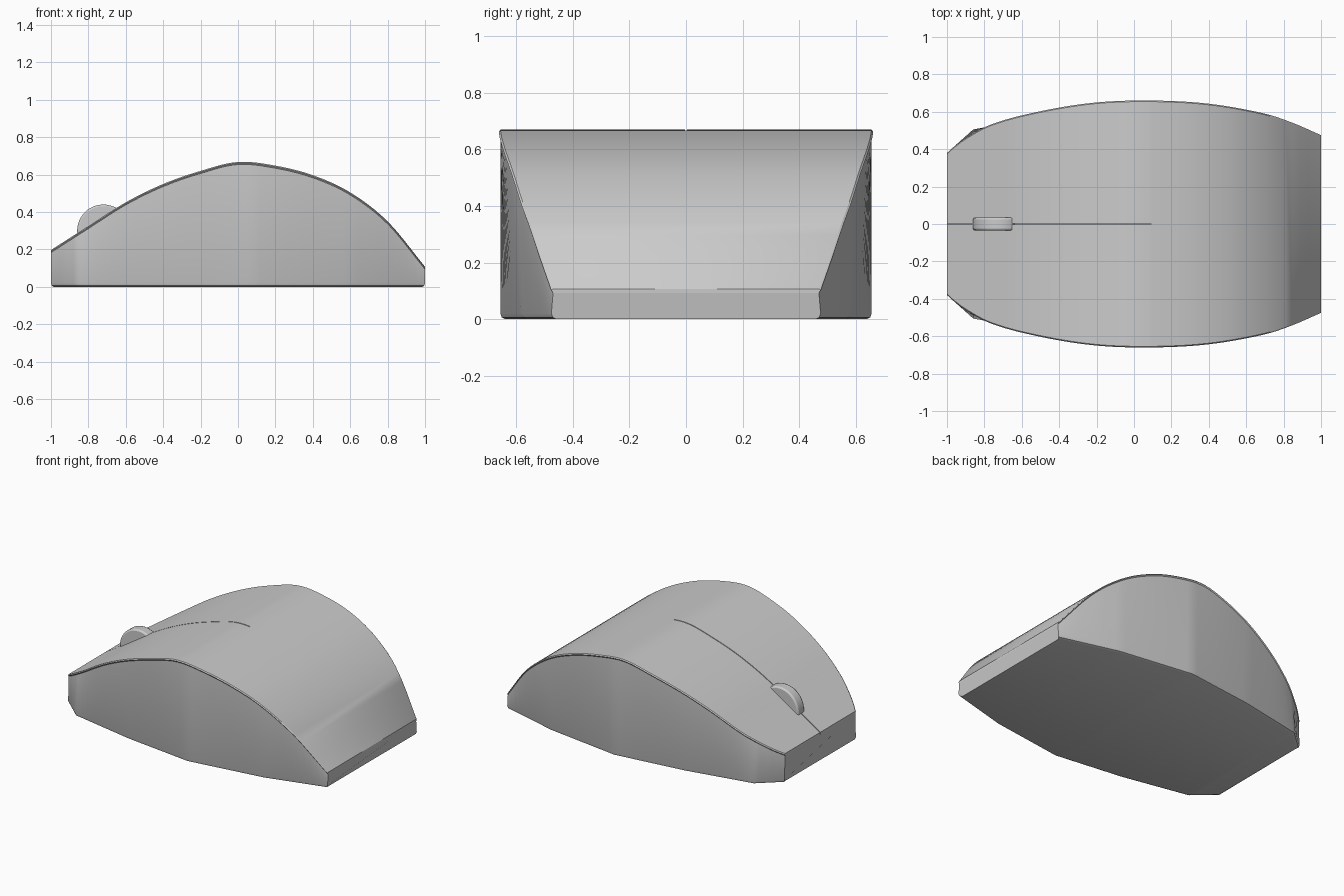
import bpy, math

if "Cube" in bpy.data.objects:
    bpy.data.objects.remove(bpy.data.objects["Cube"])

# Side profile (x, height), top plan (x, half width), coarse base plan
TOP = [(-1, .197), (-.8, .325), (-.6, .452), (-.4, .55), (-.2, .62), (0, .668), (.2, .648),
       (.4, .597), (.6, .505), (.8, .35), (1, .107)]
PLAN = [(-1, .38), (-.93, .44), (-.77, .53), (-.5, .603), (-.2, .65), (.1, .66),
        (.4, .643), (.7, .59), (.85, .54), (1, .475)]
BASE = [(-1, .38), (-.86, .505), (-.4, .595), (.08, .655), (.6, .582), (1, .475)]
LIP = .014


def linear(pts, x):
    for (x0, y0), (x1, y1) in zip(pts, pts[1:]):
        if x <= x1:
            return y0 + (y1 - y0) * (x - x0) / (x1 - x0)
    return pts[-1][1]


def smooth(pts, x):
    # cubic Hermite through the points
    def slope(i):
        a, b = pts[max(i - 1, 0)], pts[min(i + 1, len(pts) - 1)]
        return (b[1] - a[1]) / (b[0] - a[0])
    for i in range(len(pts) - 1):
        (x0, y0), (x1, y1) = pts[i], pts[i + 1]
        if x <= x1:
            d = x1 - x0
            t = (x - x0) / d
            return (y0 * (2*t**3 - 3*t*t + 1) + d * slope(i) * (t**3 - 2*t*t + t)
                    + y1 * (3*t*t - 2*t**3) + d * slope(i + 1) * (t**3 - t*t))
    return pts[-1][1]


def loft(name, sections):
    # closed skin through equal-length rings, with capped ends
    n = len(sections[0])
    verts = [v for s in sections for v in s]
    faces = [[i*n + j, i*n + (j+1) % n, (i+1)*n + (j+1) % n, (i+1)*n + j]
             for i in range(len(sections) - 1) for j in range(n)]
    last = (len(sections) - 1) * n
    faces += [list(range(n))[::-1], [last + j for j in range(n)]]
    me = bpy.data.meshes.new(name)
    me.from_pydata(verts, [], faces)
    ob = bpy.data.objects.new(name, me)
    bpy.context.collection.objects.link(ob)
    finish(ob)
    return ob


def finish(ob):
    bpy.ops.object.select_all(action='DESELECT')
    ob.select_set(True)
    bpy.context.view_layer.objects.active = ob
    bpy.ops.object.mode_set(mode='EDIT')
    bpy.ops.mesh.select_all(action='SELECT')
    bpy.ops.mesh.normals_make_consistent(inside=False)
    bpy.ops.object.mode_set(mode='OBJECT')
    bpy.ops.object.shade_smooth_by_angle(angle=math.radians(30))


def stations(a, b, n):
    return [a + (b - a) * i / n for i in range(n + 1)]


# Body shell with rounded bottom edge
rings = []
for x in sorted(set(stations(-1, 1, 50)) | {-.86, -.93}):
    b, t, h = linear(BASE, x), smooth(PLAN, x) - .006, smooth(TOP, x) - LIP
    half = [(x * .985, b - .018, 0), (x * .996, b - .005, .006), (x, b, .02), (x, t, h)]
    rings.append(half + [(p, -q, r) for p, q, r in half[::-1]])
loft("body", rings)


def cover(name, a, b, n, inner, side):
    secs = []
    for x in stations(a, b, n):
        w, h = smooth(PLAN, x), smooth(TOP, x)
        e = .006
        secs.append([(x, side * inner, h - LIP), (x, side * (w - e), h - LIP),
                     (x, side * w, h - e), (x, side * (w - e), h), (x, side * inner, h)])
    return loft(name, secs)


# Two click buttons split by a narrow seam
for side, label in ((1, "left"), (-1, "right")):
    cover(label + "_button", -1, .09, 28, .003, side)

# Palm rest, one sheet across
secs = []
for x in stations(.09, 1, 24):
    w, h = smooth(PLAN, x), smooth(TOP, x)
    half = [(x, w - .006, h - LIP), (x, w, h - .006), (x, w - .006, h)]
    secs.append(half + [(p, -q, r) for p, q, r in half[::-1]])
loft("palm_cover", secs)

# Scroll wheel with chamfered rims
bpy.ops.mesh.primitive_cylinder_add(vertices=48, radius=.14, depth=.07,
                                    location=(-.72, 0, .3), rotation=(math.pi / 2, 0, 0))
wheel = bpy.context.object
wheel.name = "scroll_wheel"
bev = wheel.modifiers.new("rim", 'BEVEL')
bev.width, bev.segments, bev.limit_method = .01, 2, 'ANGLE'
bpy.ops.object.shade_smooth_by_angle(angle=math.radians(30))
